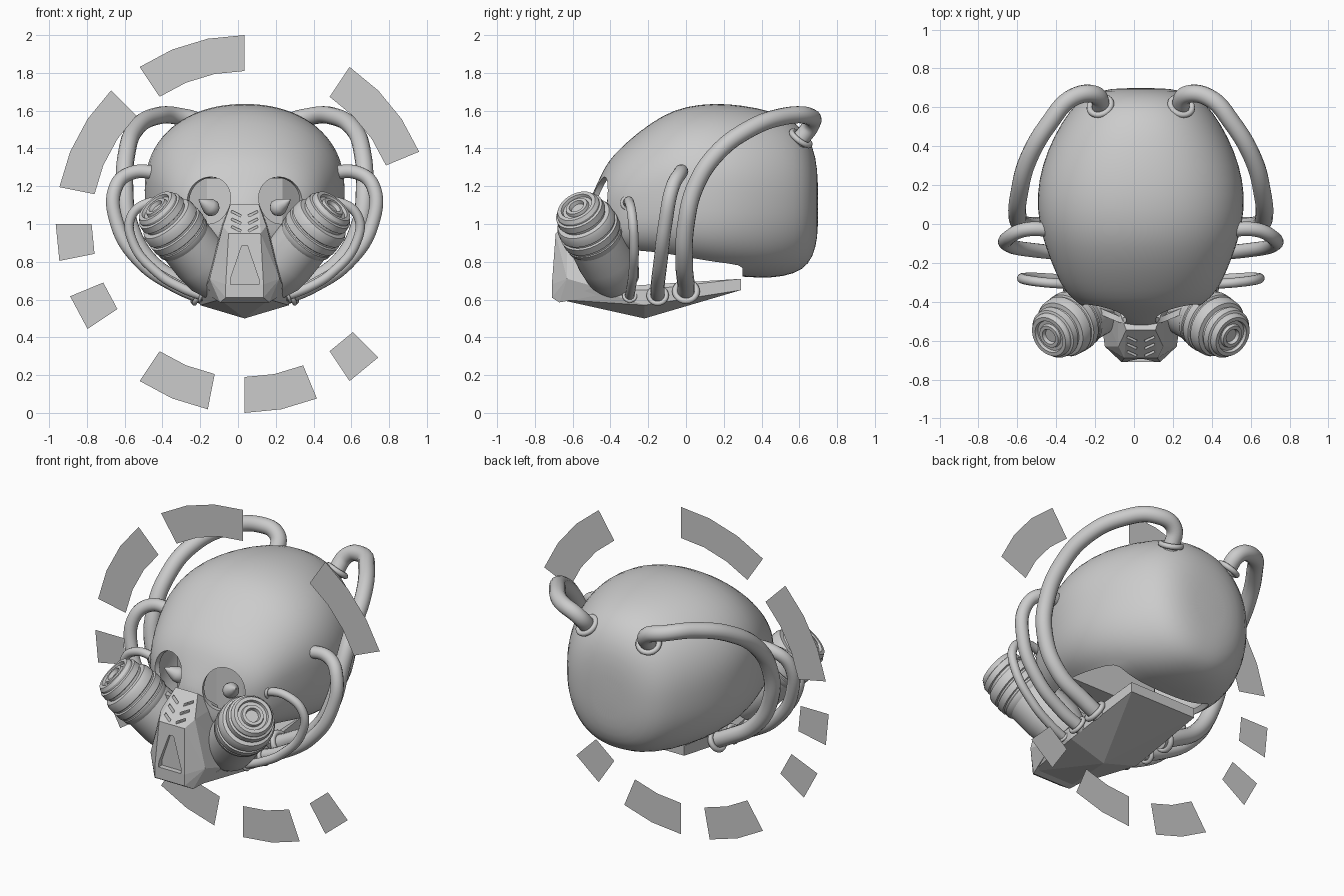
import bpy, bmesh, math
from mathutils import Vector, Matrix, Euler

if "Cube" in bpy.data.objects:
    bpy.data.objects.remove(bpy.data.objects["Cube"])

CX = 0.035  # symmetry plane of the model
SIDES = ((1, "right"), (-1, "left"))


def make(name, bm, loc=(CX, 0, 0)):
    bmesh.ops.recalc_face_normals(bm, faces=bm.faces)
    me = bpy.data.meshes.new(name)
    bm.to_mesh(me)
    bm.free()
    ob = bpy.data.objects.new(name, me)
    ob.location = loc
    bpy.context.collection.objects.link(ob)
    return ob


def finish(ob, angle=35):
    """Bake modifiers / curves into a mesh and smooth it."""
    bpy.ops.object.select_all(action='DESELECT')
    ob.select_set(True)
    bpy.context.view_layer.objects.active = ob
    bpy.ops.object.convert(target='MESH')
    if angle:
        bpy.ops.object.shade_smooth_by_angle(angle=math.radians(angle))


def loft(rings):
    bm = bmesh.new()
    rows = [[bm.verts.new(p) for p in r] for r in rings]
    n = len(rows[0])
    for a, b in zip(rows, rows[1:]):
        for i in range(n):
            j = (i + 1) % n
            bm.faces.new((a[i], a[j], b[j], b[i]))
    bm.faces.new(rows[0])
    bm.faces.new(rows[-1])
    return bm


def hull(name, half):
    """Faceted solid: convex hull of mirrored points."""
    bm = bmesh.new()
    pts = {(s * x, y, z) for x, y, z in half for s in (1, -1)}
    for p in sorted(pts):
        bm.verts.new(p)
    bmesh.ops.convex_hull(bm, input=bm.verts)
    bmesh.ops.dissolve_limit(bm, angle_limit=0.02, verts=bm.verts, edges=bm.edges)
    return make(name, bm)


def cut(ob, cutter):
    cutter.hide_render = True
    m = ob.modifiers.new("cut", 'BOOLEAN')
    m.operation, m.object, m.solver = 'DIFFERENCE', cutter, 'EXACT'
    bpy.context.view_layer.update()


# Skull: cross-sections from back to front (y, half width, top, bottom)
sections = [(.70, .10, 1.22, .98), (.688, .21, 1.36, .87), (.65, .30, 1.46, .785),
            (.58, .37, 1.545, .735), (.45, .45, 1.60, .71), (.30, .51, 1.63, .72),
            (.15, .537, 1.642, .74), (0, .525, 1.625, .775), (-.12, .49, 1.58, .80),
            (-.25, .44, 1.49, .82), (-.35, .39, 1.40, .83), (-.41, .325, 1.335, .85),
            (-.45, .25, 1.26, .87), (-.49, .15, 1.17, .89), (-.53, .06, 1.08, .92)]
rings = []
for y, w, t, b in sections:
    ring = []
    for i in range(40):
        a = math.tau * i / 40
        c, s = math.cos(a), math.sin(a)
        # boxier lower half towards the front, where the temples drop straight down
        e = 2.15 if s > 0 else 2.3 + 1.0 * min(1, max(0, (.6 - y) / .6))
        f = lambda v: math.copysign(abs(v) ** (2 / e), v)
        ring.append((w * f(c), y, (t + b) / 2 + (t - b) / 2 * f(s)))
    rings.append(ring)
bm = loft(rings)
bmesh.ops.recalc_face_normals(bm, faces=bm.faces)
under = [f for f in bm.faces if f.normal.z < -.9 and -.36 < f.calc_center_median().y < .36
         and abs(f.calc_center_median().x) < .36]
bmesh.ops.delete(bm, geom=under, context='FACES')
skull = make("skull", bm)
sub = skull.modifiers.new("sub", 'SUBSURF')
sub.levels = sub.render_levels = 1
sol = skull.modifiers.new("shell", 'SOLIDIFY')
sol.thickness, sol.offset = .03, -1

# Eye socket openings
bm = bmesh.new()
for s, _ in SIDES:
    M = Matrix.LocRotScale(Vector((s * .19, -.46, 1.125)), Euler((0, s * .15, s * .35)),
                           Vector((.122, .24, .125)))
    bmesh.ops.create_uvsphere(bm, u_segments=28, v_segments=16, radius=1, matrix=M)
sockets = make("socket_cutter", bm)
cut(skull, sockets)
finish(skull, 40)
bpy.data.objects.remove(sockets)

# Inner wall behind the eyes and drop-shaped eyes
hull("inner_wall", [(.05, -.33, .9), (.05, -.33, 1.24), (.2, -.29, .9), (.2, -.29, 1.24),
                    (.33, -.17, .9), (.33, -.17, 1.24), (.3, -.14, .9), (.3, -.14, 1.24)])
for s, side in SIDES:
    prof = [(-.07, .004), (-.04, .022), (0, .043), (.03, .045), (.05, .03), (.058, .006)]
    bm = loft([[(r * math.cos(k * math.tau / 16), r * math.sin(k * math.tau / 16), z)
                for k in range(16)] for z, r in prof])
    eye = make(side + "_eye", bm, (CX + s * .19, -.38, 1.095))
    eye.rotation_euler = Vector((-s * .75, .5, -.5)).to_track_quat('Z', 'Y').to_euler()
    finish(eye, 50)

# Faceted mask front with triangular recess and vent slots
mask = hull("mask_front", [(.075, -.545, 1.105), (.085, -.69, .95), (.115, -.63, .99),
                           (.185, -.63, .71), (.1, -.71, .68), (.1, -.71, .61),
                           (.13, -.67, .585), (.12, -.42, 1.0), (.22, -.38, .64)])
bm = loft([[(x, y, z) for x, z in ((-.075, .68), (.075, .68), (.075, .71), (.015, .885),
                                   (-.015, .885), (-.075, .71))] for y in (-.8, -.678)])
for s, _ in SIDES:
    for z in (1.055, 1.015, .975):
        M = Matrix.LocRotScale(Vector((s * .045, -.69 + .94 * (z - .95), z)), Euler((0, -s * .45, 0)),
                               Vector((.055, .05, .012)))
        bmesh.ops.create_cube(bm, size=1, matrix=M)
vents = make("vent_cutter", bm)
cut(mask, vents)
finish(mask, 0)
bpy.data.objects.remove(vents)

# Jaw plate under the mask
hull("jaw_plate", [(.13, -.67, .6), (.2, -.5, .66), (.235, -.22, .57), (.235, -.22, .65),
                   (0, -.22, .5), (.225, .29, .65), (.225, .29, .71)])

# Filter canisters: lathe profile (depth from face, radius)
profile = [(.02, .002), (.02, .036), (0, .042), (0, .06), (.016, .065), (.016, .083),
           (0, .088), (0, .108), (.018, .12), (.03, .12), (.035, .132), (.07, .136),
           (.075, .126), (.09, .126), (.095, .148), (.115, .158), (.15, .16), (.155, .152),
           (.165, .152), (.17, .162), (.21, .162), (.215, .154), (.225, .154), (.23, .158),
           (.25, .156), (.265, .147), (.40, .152), (.50, .145), (.57, .12), (.60, .05)]
for s, side in SIDES:
    bm = loft([[(r * math.cos(k * math.tau / 36), r * math.sin(k * math.tau / 36), z)
                for k in range(36)] for z, r in profile])
    can = make(side + "_filter_canister", bm, (CX + s * .473, -.58, 1.095))
    can.rotation_euler = Vector((-s * .60, .39, -.70)).to_track_quat('Z', 'Y').to_euler()
    finish(can, 30)

# Hoses with collars at both ends
hoses = {
    "large_hose": (.046, [(.20, .59, 1.43), (.235, .665, 1.53), (.35, .65, 1.57), (.47, .52, 1.57),
                          (.58, .33, 1.50), (.625, .16, 1.37), (.635, .05, 1.2), (.61, .0, 1.0),
                          (.50, -.01, .8), (.31, 0, .675), (.22, 0, .63)]),
    "middle_hose": (.037, [(.44, -.03, 1.27), (.60, -.03, 1.27), (.68, -.07, 1.2), (.675, -.11, 1.0),
                           (.55, -.135, .8), (.36, -.15, .67), (.22, -.15, .61)]),
    "small_hose": (.025, [(.36, -.31, 1.11), (.5, -.30, 1.115), (.6, -.285, 1.04), (.59, -.275, .9),
                          (.46, -.28, .74), (.34, -.29, .665), (.2, -.30, .61)]),
}
for name, (r, pts) in hoses.items():
    for s, side in SIDES:
        P = [Vector((s * x, y, z)) for x, y, z in pts]
        cu = bpy.data.curves.new(name, 'CURVE')
        cu.dimensions, cu.bevel_depth, cu.bevel_resolution = '3D', r, 5
        cu.resolution_u, cu.use_fill_caps = 8, True
        sp = cu.splines.new('BEZIER')
        sp.bezier_points.add(len(P) - 1)
        for bp, p in zip(sp.bezier_points, P):
            bp.co = p
            bp.handle_left_type = bp.handle_right_type = 'AUTO'
        ob = bpy.data.objects.new(f"{side}_{name}", cu)
        ob.location.x = CX
        bpy.context.collection.objects.link(ob)
        finish(ob, 60)
        for end, (a, b) in (("upper", P[:2]), ("lower", (P[-1], P[-2]))):
            d = (b - a).normalized()
            bpy.ops.mesh.primitive_torus_add(
                location=a + d * .03 + Vector((CX, 0, 0)), rotation=d.to_track_quat('Z', 'Y').to_euler(),
                major_radius=r * 1.25, minor_radius=r * .35, major_segments=24, minor_segments=8)
            bpy.context.object.name = f"{side}_{name}_{end}_collar"
            finish(bpy.context.object, 60)

# Broken flat ring around the head, 32 steps per turn
for i, (a, b) in enumerate(((2, 5), (8, 11), (12, 15), (16, 17), (18, 19), (21, 23), (24, 26), (27, 28))):
    bm = bmesh.new()
    rows = [[bm.verts.new((r * math.cos(k * math.tau / 32), 0, r * math.sin(k * math.tau / 32)))
             for r in (.81, 1)] for k in range(a, b + 1)]
    for p, q in zip(rows, rows[1:]):
        bm.faces.new((p[0], p[1], q[1], q[0]))
    make(f"ring_segment_{i + 1}", bm, (CX, 0, 1))
